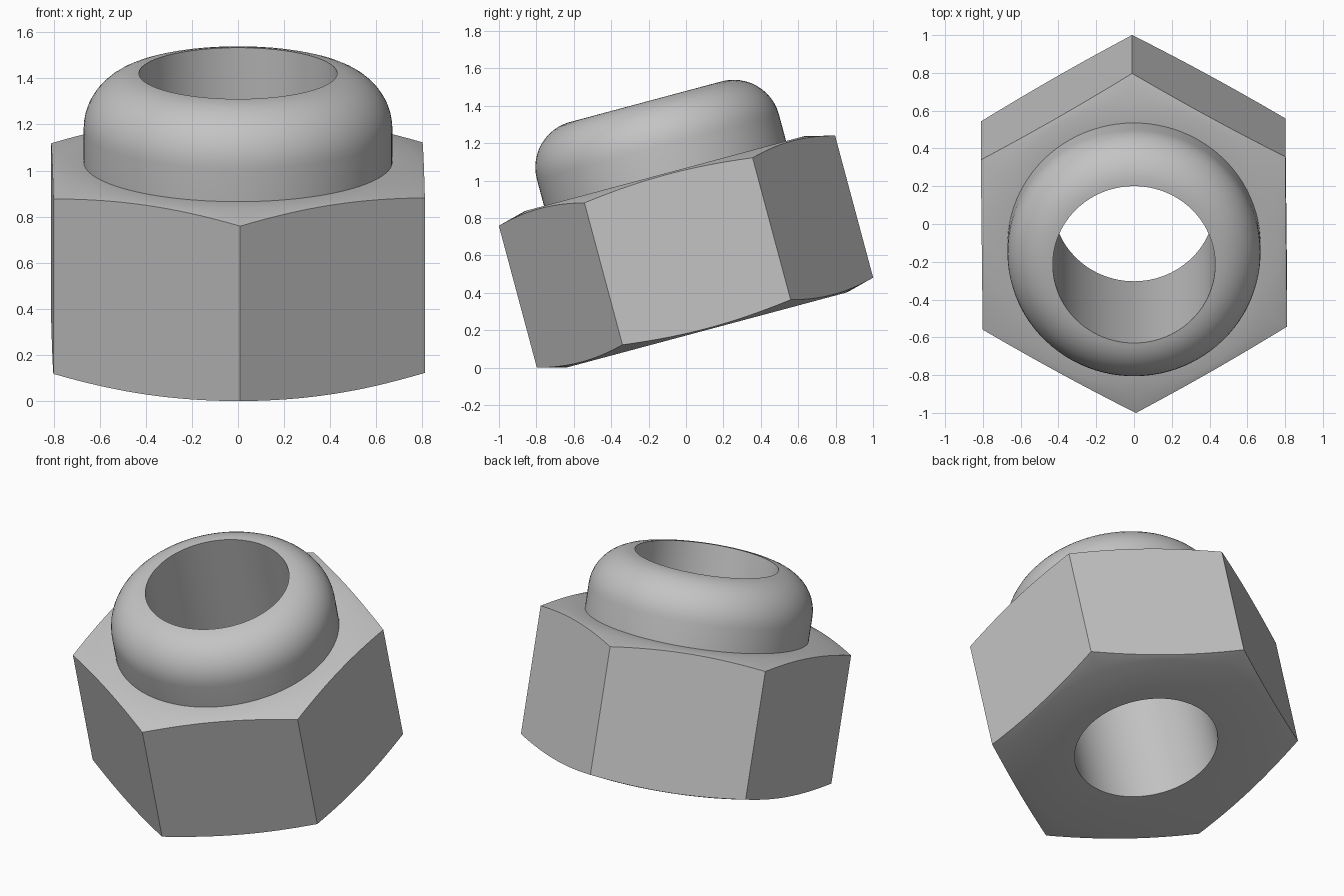
import bpy
import bmesh
from math import sin, cos, pi, radians
from mathutils import Matrix

cube = bpy.data.objects.get("Cube")
if cube:
    bpy.data.objects.remove(cube, do_unlink=True)

SEGMENTS = 96          # divisible by six, so steps fall on the hex corners
APOTHEM = 0.806
CORNER = APOTHEM / cos(pi / 6)
HOLE = 0.43
COLLAR = 0.67
FLAT = 0.775           # radius where the chamfer starts
FACE = 0.433           # half height of the body
EDGE = 0.393           # half height at the hex corners
TOP = 0.83
ROUND = COLLAR - 0.42

# The whole nut leans forward, with a very slight twist about its axis
PLACE = (Matrix.Translation((0, 0, 0.62)) @ Matrix.Rotation(radians(15), 4, 'X')
         @ Matrix.Rotation(radians(0.6), 4, 'Z'))

steel = bpy.data.materials.new("grey_steel")
steel.use_nodes = True
color = (0.55, 0.55, 0.55, 1)
steel.diffuse_color = color
steel.node_tree.nodes["Principled BSDF"].inputs["Base Color"].default_value = color


def circle(radius, z):
    return lambda angle: (radius, z)


def hex_rim(side):
    """Hexagon outline whose height follows the conical chamfer."""
    def point(angle):
        r = APOTHEM / cos((angle - pi / 2) % (pi / 3) - pi / 6)
        drop = (r - FLAT) / (CORNER - FLAT) * (FACE - EDGE)
        return r, side * (FACE - drop)
    return point


def lathe(name, rings):
    bm = bmesh.new()
    loops = []
    for ring in rings:
        loop = []
        for j in range(SEGMENTS):
            angle = 2 * pi * j / SEGMENTS
            r, z = ring(angle)
            loop.append(bm.verts.new((r * cos(angle), r * sin(angle), z)))
        loops.append(loop)
    for low, high in zip(loops, loops[1:]):
        for j in range(SEGMENTS):
            k = (j + 1) % SEGMENTS
            bm.faces.new((low[j], low[k], high[k], high[j]))
    mesh = bpy.data.meshes.new(name)
    bm.to_mesh(mesh)
    bm.free()
    mesh.materials.append(steel)
    obj = bpy.data.objects.new(name, mesh)
    bpy.context.collection.objects.link(obj)
    obj.matrix_world = PLACE
    bpy.ops.object.select_all(action='DESELECT')
    obj.select_set(True)
    bpy.context.view_layer.objects.active = obj
    bpy.ops.object.shade_smooth_by_angle(angle=radians(30))


# Chamfered hexagonal body with its bore
lathe("hex_body", [
    circle(HOLE, FACE), circle(HOLE, -FACE), circle(FLAT, -FACE),
    hex_rim(-1), hex_rim(1),
    circle(FLAT, FACE), circle(COLLAR, FACE),
])

# Rounded locking collar, continuing the bore
shoulder = [circle(COLLAR - ROUND + ROUND * cos(t), TOP - ROUND + ROUND * sin(t))
            for t in (i * pi / 24 for i in range(12))]
lathe("locking_collar", [circle(COLLAR, FACE)] + shoulder
      + [circle(HOLE, TOP), circle(HOLE, FACE)])
